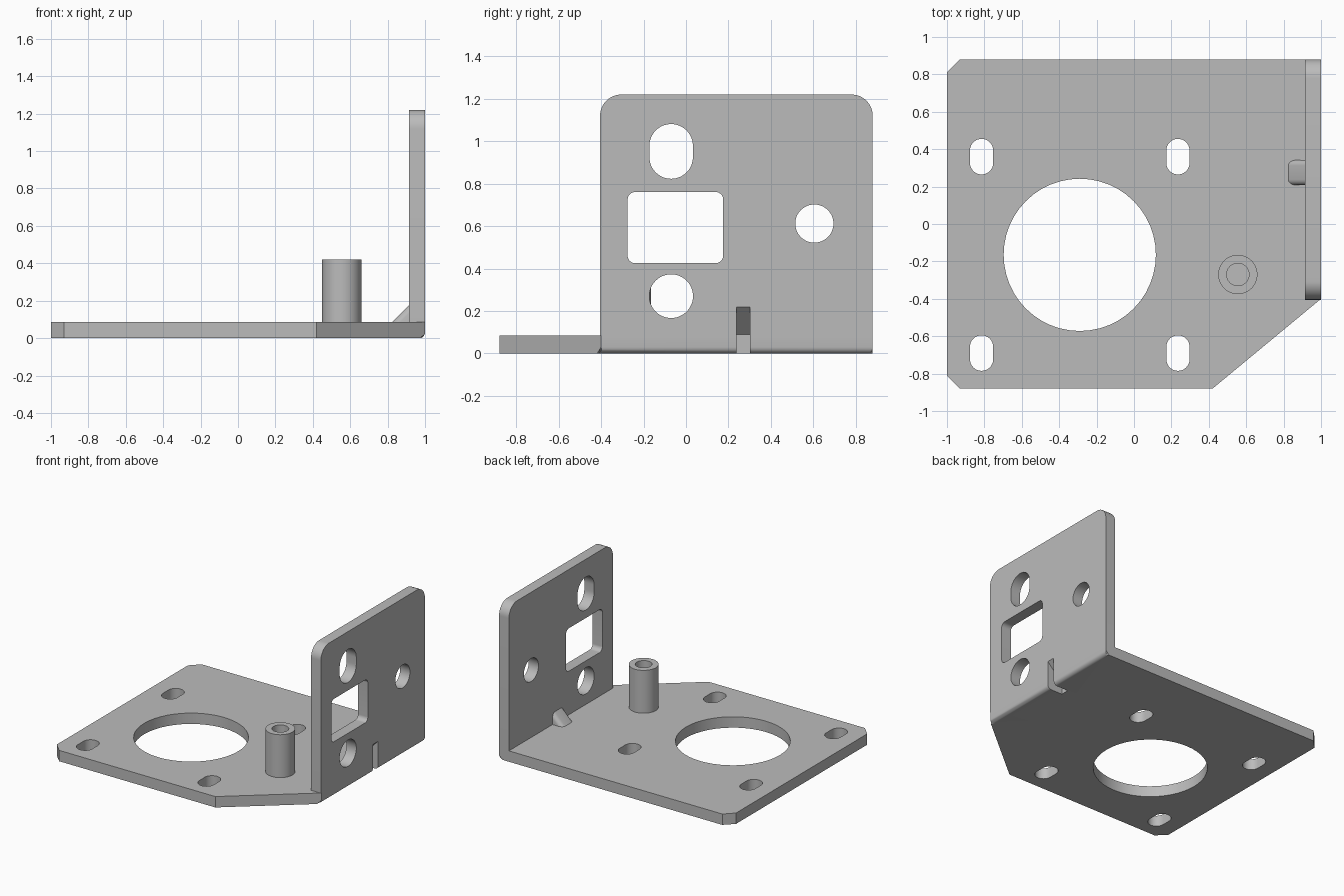
import bpy, bmesh
from math import sin, cos, pi
from mathutils import Matrix

if "Cube" in bpy.data.objects:
    bpy.data.objects.remove(bpy.data.objects["Cube"], do_unlink=True)

grey = bpy.data.materials.new("plain_grey_metal")
grey.use_nodes = True
grey.diffuse_color = (0.5, 0.5, 0.5, 1)
grey.node_tree.nodes["Principled BSDF"].inputs["Base Color"].default_value = (0.5, 0.5, 0.5, 1)

# Profile planes: (u, v, depth) mapped to the model axes
FLAT = Matrix.Identity(4)
SIDE = Matrix(((0, 0, 1, 0), (1, 0, 0, 0), (0, 1, 0, 0), (0, 0, 0, 1)))
FRONT = Matrix(((1, 0, 0, 0), (0, 0, 1, 0), (0, 1, 0, 0), (0, 0, 0, 1)))


def rounded(cx, cy, w, h, radii, steps=12):
    """Rectangle with radii for the upper right, upper left, lower left, lower right."""
    if not isinstance(radii, tuple):
        radii = (radii,) * 4
    points = []
    for i, (sx, sy) in enumerate(((1, 1), (-1, 1), (-1, -1), (1, -1))):
        r = radii[i]
        for k in range(steps + 1):
            a = (i + k / steps) * pi / 2
            p = (cx + sx * (w / 2 - r) + r * cos(a), cy + sy * (h / 2 - r) + r * sin(a))
            if all(abs(p[0] - q[0]) + abs(p[1] - q[1]) > 1e-5 for q in points):
                points.append(p)
    return points


def circle(cx, cy, r):
    return rounded(cx, cy, 2 * r, 2 * r, r)


def slab(name, loops, low, high, plane=FLAT, bevel_rule=None, size=0.03):
    """Solid plate from an outline and its holes."""
    bm = bmesh.new()
    rings = []
    for depth in (low, high):
        level, edges = [], []
        for loop in loops:
            vs = [bm.verts.new((u, v, depth)) for u, v in loop]
            edges += [bm.edges.new((vs[i - 1], vs[i])) for i in range(len(vs))]
            level.append(vs)
        bmesh.ops.triangle_fill(bm, edges=edges, use_beauty=True)
        rings.append(level)
    for a, b in zip(*rings):
        for i in range(len(a)):
            bm.faces.new((a[i - 1], a[i], b[i], b[i - 1]))
    bm.transform(plane)
    bmesh.ops.recalc_face_normals(bm, faces=bm.faces)
    if bevel_rule:
        chosen = [e for e in bm.edges if bevel_rule(e.verts[0].co, e.verts[1].co)]
        bmesh.ops.bevel(bm, geom=chosen, offset=size, segments=5, profile=0.5, affect='EDGES')
    mesh = bpy.data.meshes.new(name)
    bm.to_mesh(mesh)
    bm.free()
    mesh.materials.append(grey)
    obj = bpy.data.objects.new(name, mesh)
    bpy.context.collection.objects.link(obj)
    return obj


def activate(obj):
    bpy.ops.object.select_all(action='DESELECT')
    obj.select_set(True)
    bpy.context.view_layer.objects.active = obj


T = 0.085  # sheet thickness

# Base plate with motor opening, four slots and a rounded bend edge
outline = [(-1, -0.81), (-0.93, -0.88), (0.42, -0.88), (1, -0.4),
           (1, 0.88), (-0.93, 0.88), (-1, 0.81)]
slots = [rounded(x, y, 0.124, 0.19, 0.062) for x in (-0.815, 0.235) for y in (0.36, -0.69)]
base = slab("base_plate", [outline, circle(-0.29, -0.165, 0.407)] + slots, 0, T,
            bevel_rule=lambda a, b: min(a.x, b.x) > 0.99 and max(a.z, b.z) < 0.01)

# Upright wall with its openings
wall = slab("upright_wall", [
    rounded(0.2375, (1.22 + T) / 2, 1.285, 1.22 - T, (0.1, 0.1, 0, 0)),
    rounded(-0.07, 0.952, 0.205, 0.258, 0.1024),
    rounded(-0.05, 0.593, 0.45, 0.335, 0.035),
    circle(-0.07, 0.27, 0.103),
    circle(0.605, 0.612, 0.09)], 1 - T, 1, SIDE)

# Pressed stiffening rib inside the bend
rib = slab("bend_rib", [[(0.825, T), (0.915, T), (0.915, 0.175)]], 0.208, 0.342, FRONT,
           lambda a, b: abs(a.z - b.z) > 0.05 and abs(a.x - b.x) > 0.05)

# Hollow standoff
standoff = slab("standoff", [circle(0.555, -0.27, 0.105), circle(0.555, -0.27, 0.06)], T, 0.42)

# Groove pressed into the outside of the bend
cutter = slab("rib_groove_cutter", [[(0.87, -0.05), (1.05, -0.05), (1.05, 0.27), (0.87, 0.09)]],
              0.237, 0.302, FRONT)
cutter.hide_render = True
for part in (base, wall, rib):
    mod = part.modifiers.new("groove", 'BOOLEAN')
    mod.operation = 'DIFFERENCE'
    mod.solver = 'EXACT'
    mod.object = cutter
    activate(part)
    bpy.ops.object.modifier_apply(modifier=mod.name)
bpy.data.objects.remove(cutter, do_unlink=True)

for part in (base, wall, rib, standoff):
    activate(part)
    bpy.ops.object.shade_smooth_by_angle()
